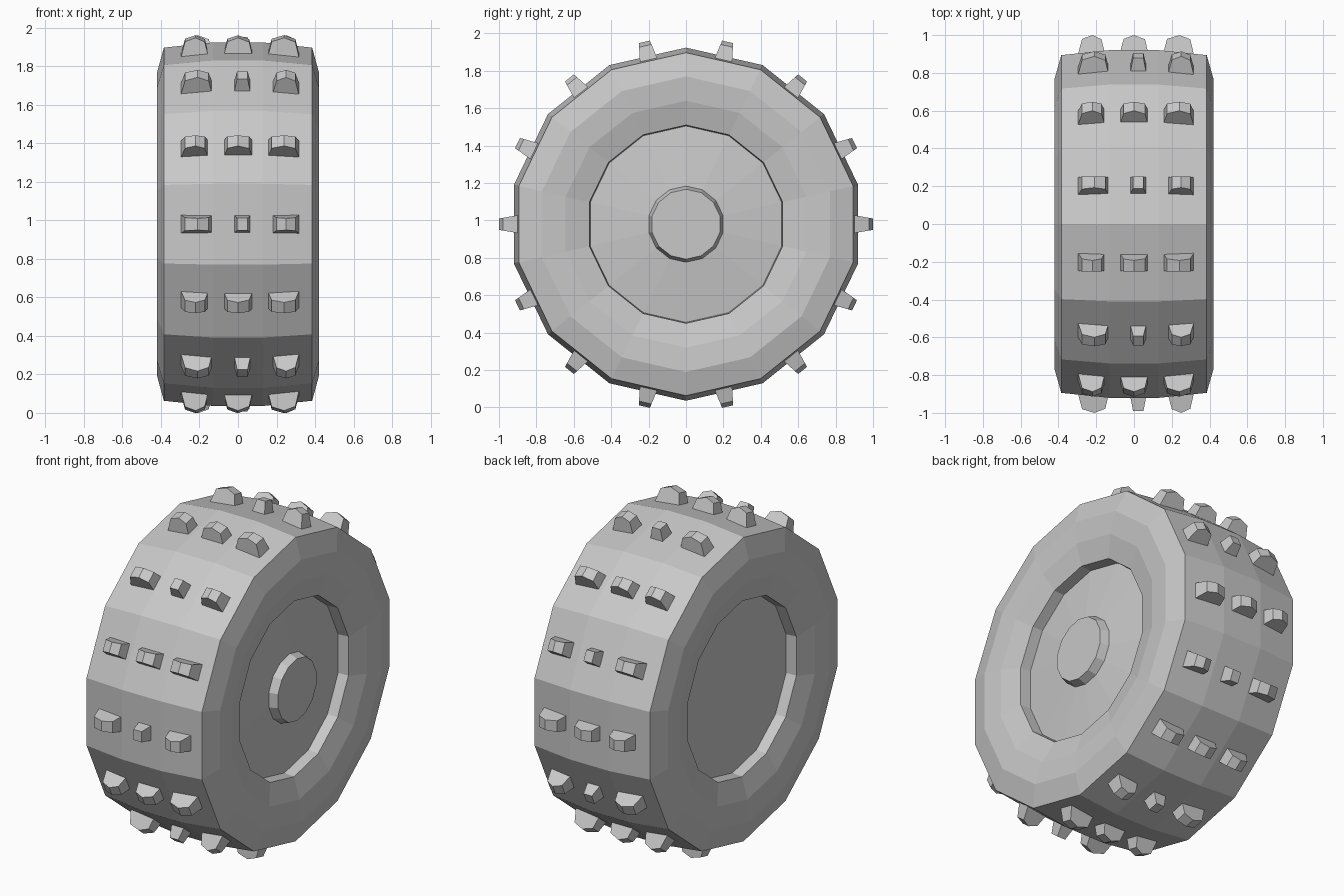
import bpy
import bmesh
from math import cos, sin, pi

SIDES = 14
AXLE_Z = 0.98

cube = bpy.data.objects.get("Cube")
if cube:
    bpy.data.objects.remove(cube, do_unlink=True)

GREY = (0.58, 0.58, 0.58, 1)
grey = bpy.data.materials.new("plain grey")
grey.use_nodes = True
grey.diffuse_color = GREY
grey.node_tree.nodes["Principled BSDF"].inputs["Base Color"].default_value = GREY


def finish(name, bm):
    """Turn a bmesh into a flat shaded grey object."""
    bmesh.ops.recalc_face_normals(bm, faces=bm.faces)
    mesh = bpy.data.meshes.new(name)
    bm.to_mesh(mesh)
    bm.free()
    mesh.materials.append(grey)
    obj = bpy.data.objects.new(name, mesh)
    bpy.context.collection.objects.link(obj)
    return obj


def lathe(name, profile, cap_start=False, cap_end=False):
    """Spin (x, radius) points round the axle."""
    bm = bmesh.new()
    rings = []
    for x, r in profile:
        angles = [2 * pi * k / SIDES for k in range(SIDES)]
        rings.append([bm.verts.new((x, r * sin(a), AXLE_Z + r * cos(a))) for a in angles])
    for a, b in zip(rings, rings[1:]):
        for k in range(SIDES):
            n = (k + 1) % SIDES
            bm.faces.new((a[k], a[n], b[n], b[k]))
    if cap_start:
        bm.faces.new(rings[0])
    if cap_end:
        bm.faces.new(rings[-1])
    return finish(name, bm)


def add_lug(bm, angle, profile):
    """Loft an (x, radius) outline across the tread, narrowing outwards."""
    loops = []
    for side in (-1, 1):
        loop = []
        for x, r in profile:
            w = side * (0.05 - (r - 0.885) * 0.17)
            y = -r * cos(angle) + w * sin(angle)
            z = AXLE_Z + r * sin(angle) + w * cos(angle)
            loop.append(bm.verts.new((x, y, z)))
        loops.append(loop)
    a, b = loops
    bm.faces.new(a)
    bm.faces.new(b[::-1])
    for k in range(len(a)):
        n = (k + 1) % len(a)
        bm.faces.new((a[k], b[k], b[n], a[n]))


def lug_outline(left, right, peak):
    """Base, two shoulders and an optional ridge."""
    points = [(left, 0.885), (left + 0.025, 0.98)]
    if peak is None:
        points[1] = (left + 0.02, 0.99)
        points += [(right - 0.02, 0.99)]
    else:
        points += [(peak, 1.0), (right - 0.022, 0.978)]
    return points + [(right, 0.885)]


# Tyre: half section mirrored, with the recess walls on both sides
half = [(0.31, 0.525), (0.375, 0.53), (0.41, 0.66), (0.42, 0.79), (0.385, 0.917), (0.13, 0.944)]
lathe("tyre", half + [(-x, r) for x, r in reversed(half)])

# Wheel plates: shallow cone with a raised hub, and a plain flat one
lathe("left_wheel_plate", [(0.31, 0.525), (0.345, 0.207)], cap_end=True)
lathe("hub_cap", [(0.335, 0.207), (0.395, 0.187)], True, True)
lathe("right_wheel_plate", [(-0.31, 0.525), (-0.309, 0.2)], cap_end=True)

# Tread lugs: two alternating rows of three
row_a = [(-0.30, -0.15, -0.22), (-0.08, 0.08, 0.0), (0.15, 0.32, 0.24)]
row_b = [(-0.30, -0.13, -0.21), (-0.025, 0.07, None), (0.175, 0.32, 0.25)]
bm = bmesh.new()
for k in range(SIDES):
    for lug in (row_a if k % 2 else row_b):
        add_lug(bm, 2 * pi * k / SIDES, lug_outline(*lug))
finish("tread_lugs", bm)
